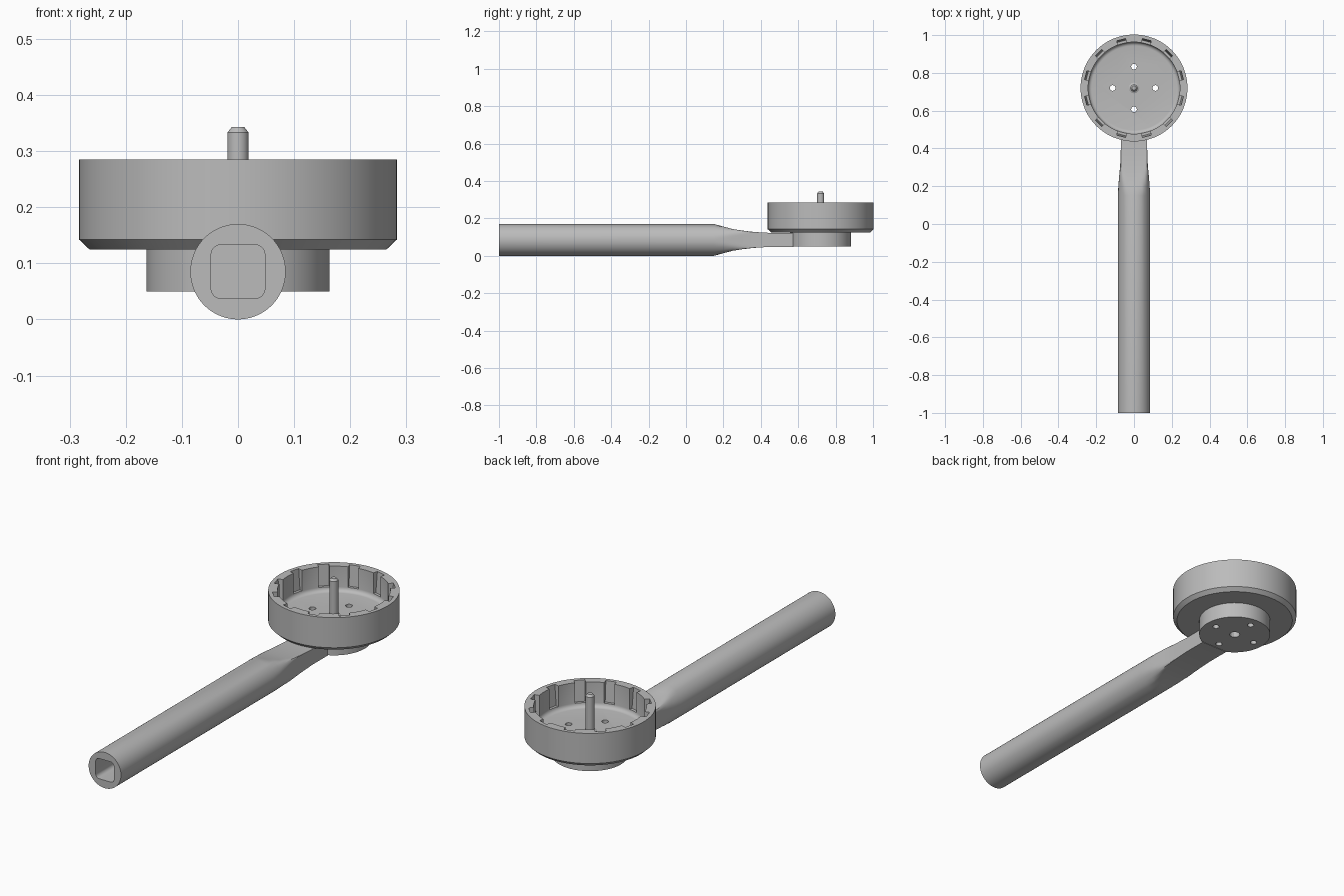
import bpy, bmesh
from math import cos, sin, pi, radians, copysign
from mathutils import Matrix, Vector

if "Cube" in bpy.data.objects:
    bpy.data.objects.remove(bpy.data.objects["Cube"])

grey = bpy.data.materials.new("plain grey")
grey.use_nodes = True
grey.diffuse_color = (0.5, 0.5, 0.5, 1)
grey.node_tree.nodes["Principled BSDF"].inputs["Base Color"].default_value = (0.5, 0.5, 0.5, 1)

HEAD_Y = 0.72
GRIP_R = 0.085


def make(name, bm):
    bmesh.ops.recalc_face_normals(bm, faces=bm.faces)
    mesh = bpy.data.meshes.new(name)
    bm.to_mesh(mesh)
    bm.free()
    obj = bpy.data.objects.new(name, mesh)
    bpy.context.collection.objects.link(obj)
    mesh.materials.append(grey)
    return obj


def loft(bm, rings):
    """Skin closed rings of equal length and cap both ends."""
    rows = [[bm.verts.new(p) for p in ring] for ring in rings]
    n = len(rows[0])
    for a, b in zip(rows, rows[1:]):
        for i in range(n):
            j = (i + 1) % n
            bm.faces.new((a[i], a[j], b[j], b[i]))
    bm.faces.new(rows[0])
    bm.faces.new(rows[-1])


def turned(bm, profile, sides, x=0, y=HEAD_Y):
    """Round part about a vertical axis from (radius, z) pairs."""
    loft(bm, [[(x + r * cos(2 * pi * i / sides), y + r * sin(2 * pi * i / sides), z)
               for i in range(sides)] for r, z in profile])


def select_only(obj):
    bpy.ops.object.select_all(action="DESELECT")
    obj.select_set(True)
    bpy.context.view_layer.objects.active = obj


def cut(obj, cutter):
    mod = obj.modifiers.new("cut", "BOOLEAN")
    mod.operation = "DIFFERENCE"
    mod.solver = "EXACT"
    mod.object = cutter
    select_only(obj)
    bpy.ops.object.modifier_apply(modifier=mod.name)
    bpy.data.objects.remove(cutter)


def smooth(obj):
    select_only(obj)
    bpy.ops.object.shade_smooth_by_angle(angle=radians(25))


# Handle: round grip whose section is clipped down to a flat bar
def clamp(v, limit):
    return max(-limit, min(limit, v))


sections = [(-1, 0.085, 0.085), (0.15, 0.085, 0.085), (0.2, 0.083, 0.071),
            (0.25, 0.079, 0.058), (0.3, 0.074, 0.050), (0.35, 0.071, 0.044),
            (0.4, 0.07, 0.04), (0.46, 0.07, 0.037), (0.575, 0.07, 0.037)]
bm = bmesh.new()
loft(bm, [[(clamp(GRIP_R * cos(t), w), y, GRIP_R + clamp(GRIP_R * sin(t), h))
           for t in (2 * pi * i / 72 for i in range(72))] for y, w, h in sections])
handle = make("handle", bm)

# Rounded square socket in the end of the grip
bm = bmesh.new()
half, corner = 0.048, 0.018
socket = []
for quarter in range(4):
    for step in range(7):
        t = (quarter + step / 6) * pi / 2
        mid = (quarter + 0.5) * pi / 2
        socket.append((copysign(half - corner, cos(mid)) + corner * cos(t),
                       copysign(half - corner, sin(mid)) + corner * sin(t)))
loft(bm, [[(x, y, GRIP_R + z) for x, z in socket] for y in (-1.1, -0.65)])
cut(handle, make("socket_cutter", bm))
smooth(handle)

# Head: hub and open cup turned in one piece, with a rounded floor edge
floor, inner, fillet = 0.167, 0.243, 0.02
profile = [(0.163, 0.05), (0.163, 0.125), (0.265, 0.125), (0.283, 0.142),
           (0.283, 0.285), (inner, 0.285)]
for i in range(6):
    t = i / 5 * pi / 2
    profile.append((inner - fillet + fillet * cos(t), floor + fillet - fillet * sin(t)))
bm = bmesh.new()
turned(bm, profile, 96)
head = make("cup_head", bm)

# Twelve slots round the inside of the cup, leaning outwards to the rim
bm = bmesh.new()
for k in range(12):
    turn = Matrix.Translation((0, HEAD_Y, 0)) @ Matrix.Rotation(radians(15 + 30 * k), 4, "Z")
    loft(bm, [[turn @ Vector((x, y, z)) for x, y in
               ((0.225, -0.024), (outer, -0.024), (outer, 0.024), (0.225, 0.024))]
              for z, outer in ((floor + fillet, 0.256), (0.3, 0.266))])
cut(head, make("slot_cutter", bm))

# Four through holes and a blind hole under the hub
bm = bmesh.new()
for k in range(4):
    turned(bm, [(0.015, 0), (0.015, 0.2)], 20,
           0.113 * cos(k * pi / 2), HEAD_Y + 0.113 * sin(k * pi / 2))
turned(bm, [(0.024, 0), (0.024, 0.12)], 12)
cut(head, make("hole_cutter", bm))
smooth(head)

# Centre pin with a small foot and a chamfered tip
bm = bmesh.new()
turned(bm, [(0.028, 0.16), (0.028, 0.169), (0.019, 0.173), (0.019, 0.333),
            (0.011, 0.343)], 32)
smooth(make("centre_pin", bm))
